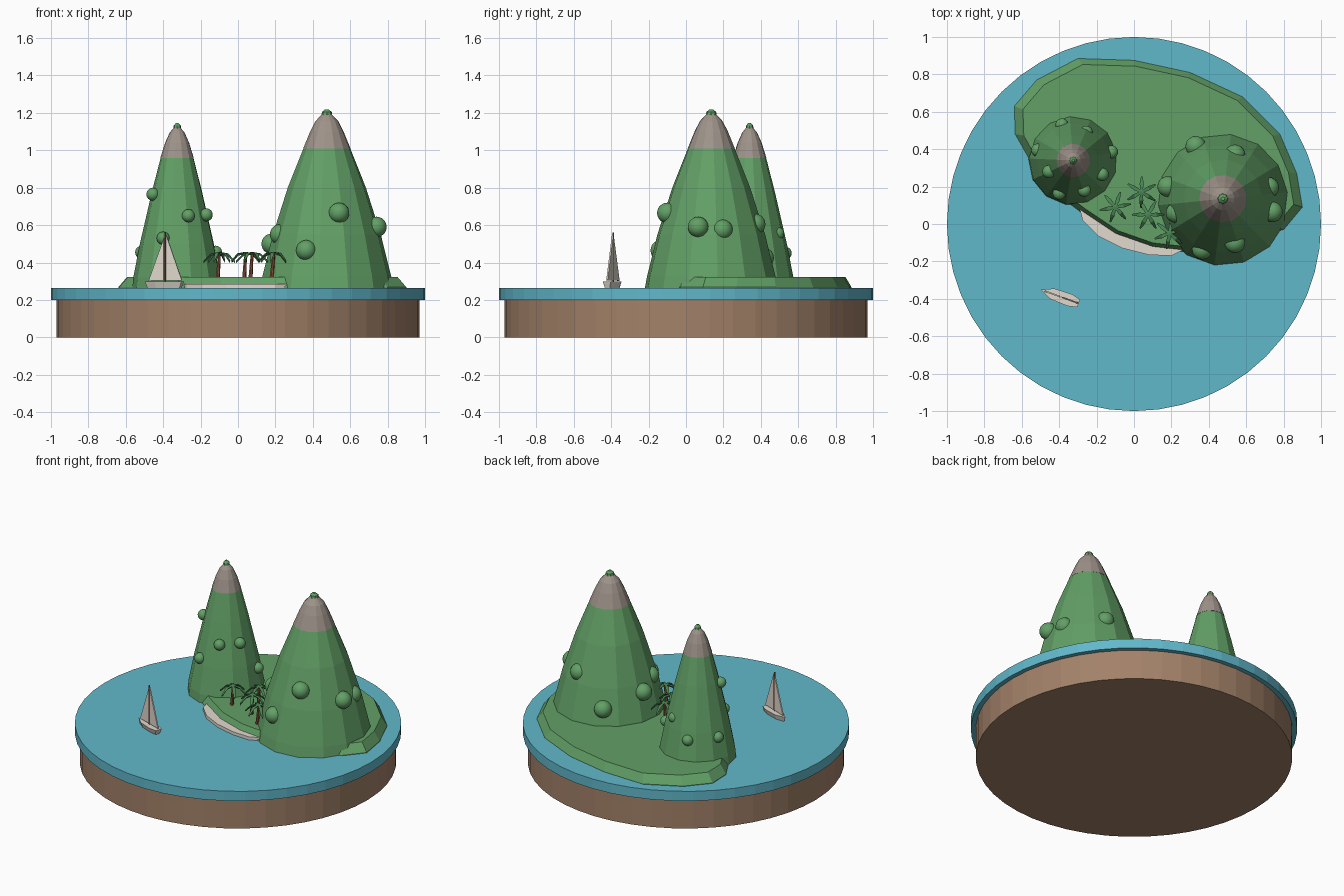
import bpy, bmesh
from math import sin, cos, pi, radians
from mathutils import Vector, Matrix

if "Cube" in bpy.data.objects:
    bpy.data.objects.remove(bpy.data.objects["Cube"])


def material(name, r, g, b):
    lin = [((c / 255 + 0.055) / 1.055) ** 2.4 for c in (r, g, b)] + [1]
    m = bpy.data.materials.new(name)
    m.use_nodes = True
    m.diffuse_color = lin
    m.node_tree.nodes["Principled BSDF"].inputs["Base Color"].default_value = lin
    return m


WATER = material("water blue", 97, 184, 203)
EARTH = material("earth brown", 163, 130, 105)
GREEN = material("hill green", 98, 160, 102)
ROCK = material("rock grey", 158, 147, 138)
SAND = material("sand", 226, 218, 206)
BARK = material("bark brown", 140, 84, 60)
LEAF = material("palm green", 74, 134, 84)
SAIL = material("sail cream", 224, 217, 206)


def build(name, verts, faces, mats):
    me = bpy.data.meshes.new(name)
    me.from_pydata([tuple(v) for v in verts], [], faces)
    for m in mats:
        me.materials.append(m)
    bm = bmesh.new()
    bm.from_mesh(me)
    bmesh.ops.recalc_face_normals(bm, faces=bm.faces)
    bm.to_mesh(me)
    bm.free()
    ob = bpy.data.objects.new(name, me)
    bpy.context.collection.objects.link(ob)
    return ob


def loft(name, rings, mats):
    """Skin equal-length rings of points and cap both ends."""
    n = len(rings[0])
    verts = [v for r in rings for v in r]
    faces = [(k * n + i, k * n + (i + 1) % n, (k + 1) * n + (i + 1) % n, (k + 1) * n + i)
             for k in range(len(rings) - 1) for i in range(n)]
    last = (len(rings) - 1) * n
    faces += [tuple(range(n)), tuple(range(last, last + n))]
    return build(name, verts, faces, mats)


def circle(x, y, z, r, n, turn=0.0):
    return [(x + r * cos(2 * pi * i / n + turn), y + r * sin(2 * pi * i / n + turn), z)
            for i in range(n)]


def sphere(name, pos, r, mat):
    bm = bmesh.new()
    bmesh.ops.create_icosphere(bm, subdivisions=3, radius=r, matrix=Matrix.Translation(pos))
    for f in bm.faces:
        f.smooth = True
    me = bpy.data.meshes.new(name)
    bm.to_mesh(me)
    bm.free()
    me.materials.append(mat)
    bpy.context.collection.objects.link(bpy.data.objects.new(name, me))


# Round base and water disc
loft("earth_base", [circle(0, 0, z, 0.97, 48) for z in (0, 0.21)], [EARTH])
loft("water_disc", [circle(0, 0, z, 1, 48) for z in (0.2, 0.265)], [WATER])

# Island slab with sloped rim
outline = [(-0.64, 0.63), (-0.52, 0.77), (-0.3, 0.885), (0, 0.875), (0.3, 0.81),
           (0.58, 0.68), (0.78, 0.48), (0.87, 0.27), (0.9, 0.09), (0.8, -0.03),
           (0.5, -0.1), (0.28, -0.15), (0.1, -0.13), (-0.1, -0.06), (-0.28, 0.06),
           (-0.4, 0.15), (-0.55, 0.33), (-0.635, 0.48)]
centre = Vector((0.13, 0.35))


def island_ring(z, s):
    return [(*(centre + (Vector(p) - centre) * s), z) for p in outline]


loft("island", [island_ring(0.25, 1), island_ring(0.268, 1), island_ring(0.322, 0.94)], [GREEN])

# Crescent beach
shore = [(-0.29, 0.08), (-0.275, 0.02), (-0.19, -0.065), (-0.06, -0.13), (0.08, -0.165),
         (0.2, -0.17), (0.27, -0.135), (0.1, -0.1), (-0.03, -0.06), (-0.16, 0.01)]
loft("beach", [[(x, y, z) for x, y in shore] for z in (0.25, 0.286)], [SAND])


# Peaks: green slopes, rocky cap, small green tip
def peak(name, x, y, profile, cap, n, turn):
    loft(name + "_slopes", [circle(x, y, z, r, n, turn) for r, z in profile], [GREEN])
    loft(name + "_rock_cap", [circle(x, y, z, r, n, turn) for r, z in cap], [ROCK])
    r, z = cap[-1]
    loft(name + "_tip", [circle(x, y, z - 0.01, r * 1.15, 8), circle(x, y, z + 0.012, r, 8),
                         circle(x, y, z + 0.025, r * 0.4, 8)], [GREEN])


peak("tall_peak", 0.475, 0.135,
     [(0.358, 0.262), (0.345, 0.33), (0.29, 0.55), (0.21, 0.8), (0.122, 1.02)],
     [(0.127, 1.01), (0.09, 1.1), (0.062, 1.155), (0.026, 1.193)], 14, 0.1)
peak("small_peak", -0.325, 0.34,
     [(0.24, 0.262), (0.235, 0.32), (0.2, 0.5), (0.135, 0.78), (0.086, 0.97)],
     [(0.09, 0.96), (0.065, 1.04), (0.04, 1.095), (0.019, 1.12)], 13, 0.2)

# Round bushes on the slopes
tall_bushes = [(0.54, -0.1, 0.665), (0.365, -0.135, 0.465), (0.74, 0.065, 0.59),
               (0.72, 0.195, 0.575), (0.225, 0.06, 0.55), (0.18, 0.2, 0.5),
               (0.54, 0.37, 0.605), (0.33, 0.415, 0.425)]
small_bushes = [(-0.455, 0.28, 0.765), (-0.265, 0.18, 0.65), (-0.17, 0.265, 0.655),
                (-0.4, 0.165, 0.53), (-0.515, 0.395, 0.455), (-0.385, 0.53, 0.45),
                (-0.255, 0.49, 0.555), (-0.12, 0.385, 0.455)]
for i, p in enumerate(tall_bushes):
    sphere(f"tall_peak_bush_{i + 1}", p, 0.055, GREEN)
for i, p in enumerate(small_bushes):
    sphere(f"small_peak_bush_{i + 1}", p, 0.035, GREEN)


# Palms: leaning trunk and six drooping fronds
def palm(k, x, y, lean, turn):
    top = 0.445
    loft(f"palm_trunk_{k}", [circle(x + lean, y, 0.27, 0.013, 7),
                             circle(x + lean * 0.4, y, 0.37, 0.01, 7),
                             circle(x, y, top, 0.008, 7)], [BARK])
    verts, faces = [], []
    for i in range(6):
        a = turn + i * pi / 3
        out, side = Vector((cos(a), sin(a), 0)), Vector((-sin(a), cos(a), 0))
        b = len(verts)
        for d, w, z in ((0, 0.006, 0.012), (0.045, 0.011, 0.004), (0.085, 0.004, -0.035)):
            mid = Vector((x, y, top + z)) + out * d
            verts += [mid + side * w, mid - side * w, mid - Vector((0, 0, 0.012))]
        for s in (0, 3):
            faces += [(b + s + j, b + s + (j + 1) % 3, b + s + 3 + (j + 1) % 3, b + s + 3 + j)
                      for j in range(3)]
        faces += [(b, b + 1, b + 2), (b + 6, b + 7, b + 8)]
    build(f"palm_fronds_{k}", verts, faces, [LEAF])


for k, spot in enumerate([(-0.1, 0.09, -0.012, 0.2), (0.04, 0.17, -0.01, 0.5),
                          (0.075, 0.05, -0.012, 0.0), (0.19, -0.05, -0.015, 0.35)]):
    palm(k + 1, *spot)

# Sailboat, built along x with the bow at -x
hull = [(-0.115, 0), (-0.05, 0.03), (0.05, 0.034), (0.1, 0.022)]
hull += [(x, -y) for x, y in reversed(hull[1:])]
boat = [loft("boat_hull", [[(x * s, y * w, z) for x, y in hull]
                           for s, w, z in ((0.86, 0.6, 0.26), (1, 1, 0.298))], [SAIL]),
        loft("boat_mast", [circle(0, 0, z, 0.004, 6) for z in (0.28, 0.56)], [BARK])]
for name, tri in (("main_sail", [(0.006, 0.305), (0.096, 0.305), (0.006, 0.55)]),
                  ("front_sail", [(-0.006, 0.305), (-0.093, 0.302), (-0.006, 0.53)])):
    boat.append(loft(name, [[(x, y, z) for x, z in tri] for y in (-0.004, 0.004)], [SAIL]))
place = Matrix.Translation((-0.39, -0.39, 0)) @ Matrix.Rotation(radians(-20), 4, "Z")
for ob in boat:
    ob.data.transform(place)
